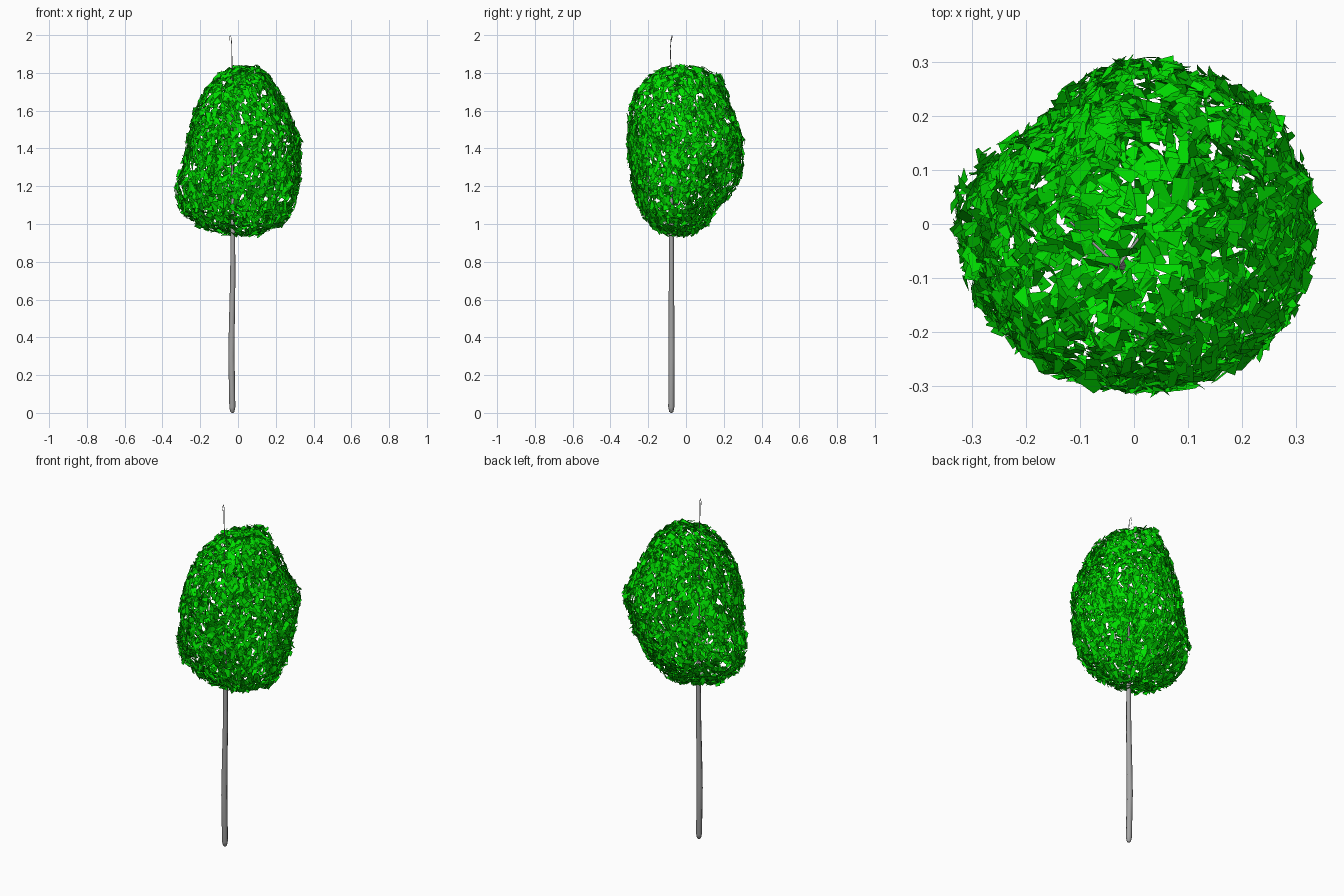
import bpy
import math
import random
from mathutils import Vector, Matrix

random.seed(4)
default = bpy.data.objects.get("Cube")
if default:
    bpy.data.objects.remove(default, do_unlink=True)


def make_material(name, colour):
    mat = bpy.data.materials.new(name)
    mat.use_nodes = True
    mat.diffuse_color = colour
    bsdf = mat.node_tree.nodes["Principled BSDF"]
    bsdf.inputs["Base Color"].default_value = colour
    bsdf.inputs["Roughness"].default_value = 0.8
    return mat


bark = make_material("grey bark", (0.38, 0.38, 0.38, 1))
green = make_material("leaf green", (0.0, 0.74, 0.0, 1))

# Crown outline: height, then left/right and front/back limits
RINGS = [
    (0.945, 0.03, 0.03, -0.03, -0.03),
    (0.95, -0.08, 0.12, -0.10, 0.04),
    (1.0, -0.21, 0.23, -0.19, 0.11),
    (1.08, -0.30, 0.29, -0.24, 0.16),
    (1.2, -0.32, 0.32, -0.28, 0.265),
    (1.3, -0.28, 0.325, -0.29, 0.295),
    (1.45, -0.26, 0.32, -0.30, 0.30),
    (1.6, -0.22, 0.26, -0.295, 0.245),
    (1.7, -0.17, 0.21, -0.26, 0.21),
    (1.78, -0.10, 0.16, -0.19, 0.18),
    (1.825, -0.03, 0.10, -0.11, 0.08),
    (1.83, 0.03, 0.03, -0.02, -0.02),
]


def lobe(degrees, centre, width):
    d = math.remainder(degrees - centre, 360)
    return math.exp(-(d / width) ** 2)


def crown_point(s, angle):
    """Point on the crown; s runs over the rings, angle goes round."""
    i = min(max(int(s), 0), len(RINGS) - 2)
    f = s - i
    z, x0, x1, y0, y1 = (a + (b - a) * f for a, b in zip(RINGS[i], RINGS[i + 1]))
    deg = math.degrees(angle)
    low = 1 / (1 + math.exp((z - 1.35) * 25))
    top = 1 / (1 + math.exp((1.72 - z) * 40))
    middle = math.exp(-((z - 1.42) / 0.16) ** 2)
    knob = math.exp(-((z - 1.46) / 0.06) ** 2)
    # flattened back left, undercut back right with a knob above it, fuller corners
    k = 1 - 0.12 * lobe(deg, 134, 20)
    k -= (0.2 * low + 0.1 * top) * lobe(deg, 45, 28)
    k += 0.06 * knob * lobe(deg, 37, 16)
    k += 0.06 * low * lobe(deg, 160, 18) + 0.03 * lobe(deg, 15, 12)
    k += (0.03 + 0.12 * top) * lobe(deg, -45, 23)
    k += (0.02 + 0.08 * middle) * lobe(deg, -135, 25)
    return Vector(((x0 + x1) / 2 + k * (x1 - x0) / 2 * math.cos(angle),
                   (y0 + y1) / 2 + k * (y1 - y0) / 2 * math.sin(angle), z))


def crown_frame(s, angle):
    """Point, upward tangent, outward normal and local area."""
    e = 0.01
    p = crown_point(s, angle)
    up = (crown_point(s + e, angle) - crown_point(s - e, angle)) / (2 * e)
    side = (crown_point(s, angle + e) - crown_point(s, angle - e)) / (2 * e)
    normal = side.cross(up)
    return p, up.normalized(), normal.normalized(), normal.length


# Leaves: tapered flat quads spread evenly over the crown
verts, faces = [], []
while len(faces) < 3600:
    s = random.uniform(0.02, len(RINGS) - 1.02)
    angle = random.uniform(-math.pi, math.pi)
    p, up, normal, area = crown_frame(s, angle)
    if random.random() * 0.05 > area:
        continue
    side = up.cross(normal)
    turn = (Matrix.Rotation(random.gauss(0, 0.45), 3, normal)
            @ Matrix.Rotation(random.gauss(0, 0.45), 3, up)
            @ Matrix.Rotation(random.gauss(0, 0.25), 3, side))
    along, across = turn @ up, turn @ side
    if random.random() < 0.5:
        along = -along
    p += normal * random.uniform(-0.012, 0.01)
    length = random.uniform(0.013, 0.029)
    wide = random.uniform(0.010, 0.018)
    tip = wide * random.uniform(0.15, 0.8)
    skew = random.uniform(-0.008, 0.008)
    n = len(verts)
    verts += [p - along * length - across * wide,
              p - along * length * 0.8 + across * wide,
              p + along * length + across * (tip + skew),
              p + along * length * 0.9 + across * (skew - tip)]
    faces.append((n, n + 1, n + 2, n + 3))

mesh = bpy.data.meshes.new("leaves")
mesh.from_pydata(verts, [], faces)
mesh.materials.append(green)
bpy.context.collection.objects.link(bpy.data.objects.new("leaves", mesh))


def limb(name, points, sides=2):
    """Round tapering limb through (x, y, z, radius) points."""
    curve = bpy.data.curves.new(name, "CURVE")
    curve.dimensions = "3D"
    curve.bevel_depth = 1
    curve.bevel_resolution = sides
    curve.use_fill_caps = True
    spline = curve.splines.new("POLY")
    spline.points.add(len(points) - 1)
    for point, (x, y, z, r) in zip(spline.points, points):
        point.co = (x, y, z, 1)
        point.radius = r
    spline.use_smooth = True
    curve.materials.append(bark)
    bpy.context.collection.objects.link(bpy.data.objects.new(name, curve))


# Trunk with a rounded foot, thinning to a hooked twig at the top
limb("trunk", [
    (-0.03, -0.078, 0, 0.004), (-0.03, -0.078, 0.006, 0.011),
    (-0.03, -0.078, 0.03, 0.016), (-0.035, -0.077, 0.3, 0.0165),
    (-0.033, -0.077, 0.45, 0.0155), (-0.028, -0.077, 0.7, 0.014),
    (-0.027, -0.077, 0.95, 0.012), (-0.03, -0.078, 1.2, 0.007),
    (-0.03, -0.079, 1.5, 0.004), (-0.032, -0.08, 1.85, 0.0025)])
limb("top_twig", [
    (-0.032, -0.08, 1.84, 0.0025), (-0.033, -0.083, 1.93, 0.002),
    (-0.035, -0.079, 1.98, 0.0016), (-0.04, -0.074, 1.999, 0.0014),
    (-0.046, -0.073, 1.99, 0.0012), (-0.048, -0.08, 1.96, 0.001)], 1)

# Thin branches inside the crown
for i in range(3):
    z = 1.1 + 0.15 * i
    end = crown_point(3 + 1.3 * i, 2.4 + i * 2.4)
    base = Vector((-0.03, -0.078, z))
    mid = base.lerp(end, 0.5) + Vector((0, 0, 0.02))
    end = base.lerp(end, 0.9)
    limb(f"branch_{i + 1}", [(*base, 0.003), (*mid, 0.002), (*end, 0.001)], 1)
